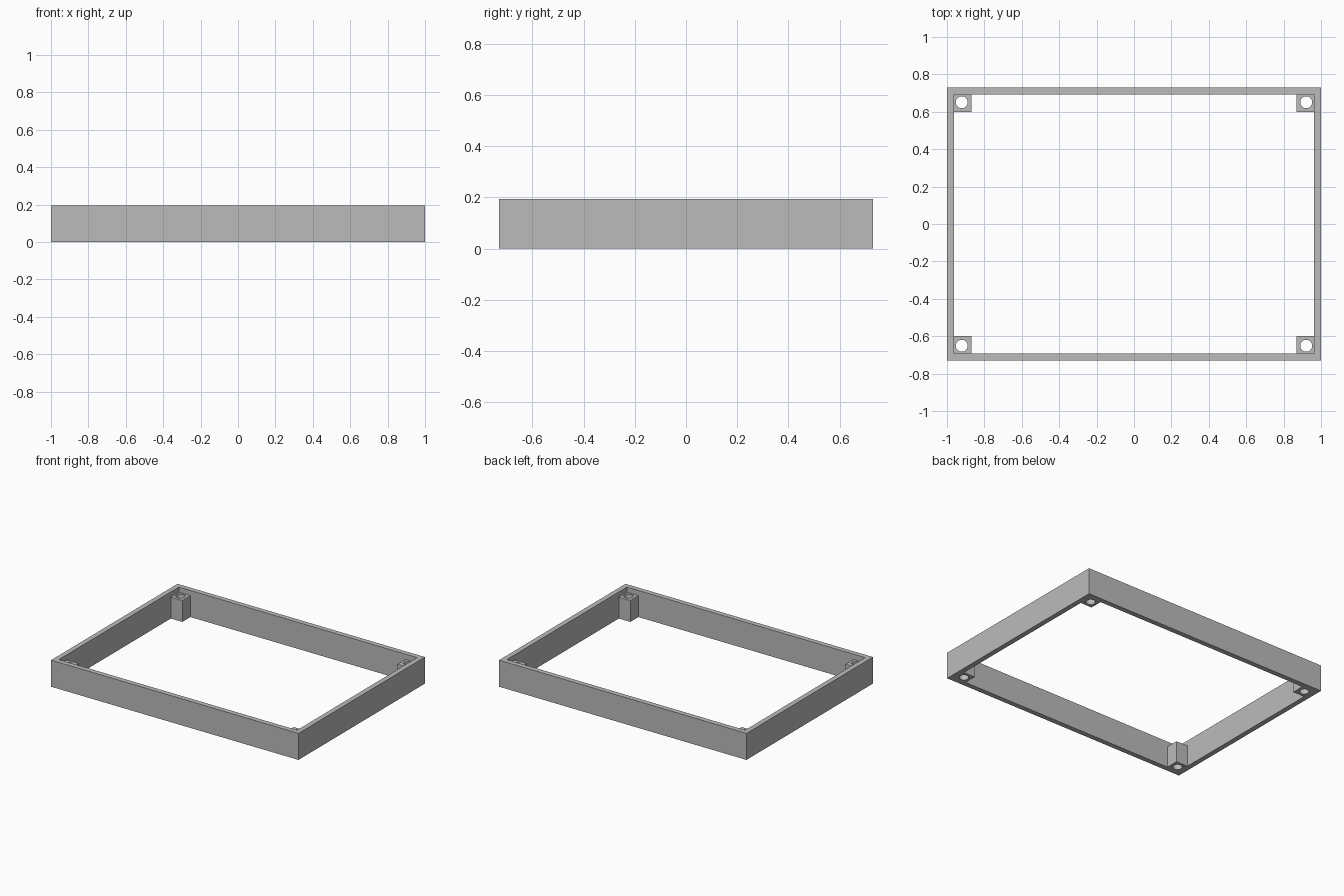
import bpy
import bmesh
from math import cos, sin, tau

HALF_X, HALF_Y, HEIGHT = 1.0, 0.73, 0.194
WALL = 0.037
POST, POST_HEIGHT = 0.093, 0.156
HOLE_RADIUS, HOLE_INSET, HOLE_SIDES = 0.032, 0.079, 48

cube = bpy.data.objects.get("Cube")
if cube:
    bpy.data.objects.remove(cube, do_unlink=True)

grey = bpy.data.materials.new("plain grey")
grey.use_nodes = True
grey.diffuse_color = (0.5, 0.5, 0.5, 1)
grey.node_tree.nodes["Principled BSDF"].inputs["Base Color"].default_value = grey.diffuse_color


def rectangle(x0, y0, x1, y1):
    return [(x0, y0), (x1, y0), (x1, y1), (x0, y1)]


def circle(cx, cy, radius):
    return [(cx + radius * cos(tau * i / HOLE_SIDES), cy + radius * sin(tau * i / HOLE_SIDES))
            for i in range(HOLE_SIDES)]


def extrude_outlines(name, outlines, height):
    """Raise flat outlines from the ground; inner outlines become holes."""
    curve = bpy.data.curves.new(name + " profile", "CURVE")
    curve.dimensions = "2D"
    curve.fill_mode = "BOTH"
    curve.extrude = height / 2
    for points in outlines:
        spline = curve.splines.new("POLY")
        spline.points.add(len(points) - 1)
        for point, (x, y) in zip(spline.points, points):
            point.co = (x, y, 0, 1)
        spline.use_cyclic_u = True
    helper = bpy.data.objects.new(name + " helper", curve)
    mesh = bpy.data.meshes.new_from_object(helper)
    bpy.data.objects.remove(helper)
    bpy.data.curves.remove(curve)

    bm = bmesh.new()
    bm.from_mesh(mesh)
    bmesh.ops.remove_doubles(bm, verts=bm.verts, dist=1e-5)
    bmesh.ops.translate(bm, verts=bm.verts, vec=(0, 0, height / 2))
    bmesh.ops.recalc_face_normals(bm, faces=bm.faces)
    # Smooth only the bore walls, keep every corner crisp
    for face in bm.faces:
        face.smooth = abs(face.normal.z) < 0.5
    for edge in bm.edges:
        edge.smooth = len(edge.link_faces) == 2 and edge.calc_face_angle() < 0.5
    bm.to_mesh(mesh)
    bm.free()

    mesh.name = name
    mesh.materials.clear()
    mesh.materials.append(grey)
    obj = bpy.data.objects.new(name, mesh)
    bpy.context.scene.collection.objects.link(obj)
    return obj


# Open rectangular wall
inner_x, inner_y = HALF_X - WALL, HALF_Y - WALL
extrude_outlines("frame_wall", [rectangle(-HALF_X, -HALF_Y, HALF_X, HALF_Y),
                                rectangle(-inner_x, -inner_y, inner_x, inner_y)], HEIGHT)

# Bored screw posts, set below the rim in each inner corner
for side, sx in (("left", 1), ("right", -1)):
    for end, sy in (("front", -1), ("back", 1)):
        post = rectangle(sx * (inner_x - POST), sy * (inner_y - POST), sx * inner_x, sy * inner_y)
        bore = circle(sx * (HALF_X - HOLE_INSET), sy * (HALF_Y - HOLE_INSET), HOLE_RADIUS)
        extrude_outlines(f"{end}_{side}_post", [post, bore], POST_HEIGHT)
